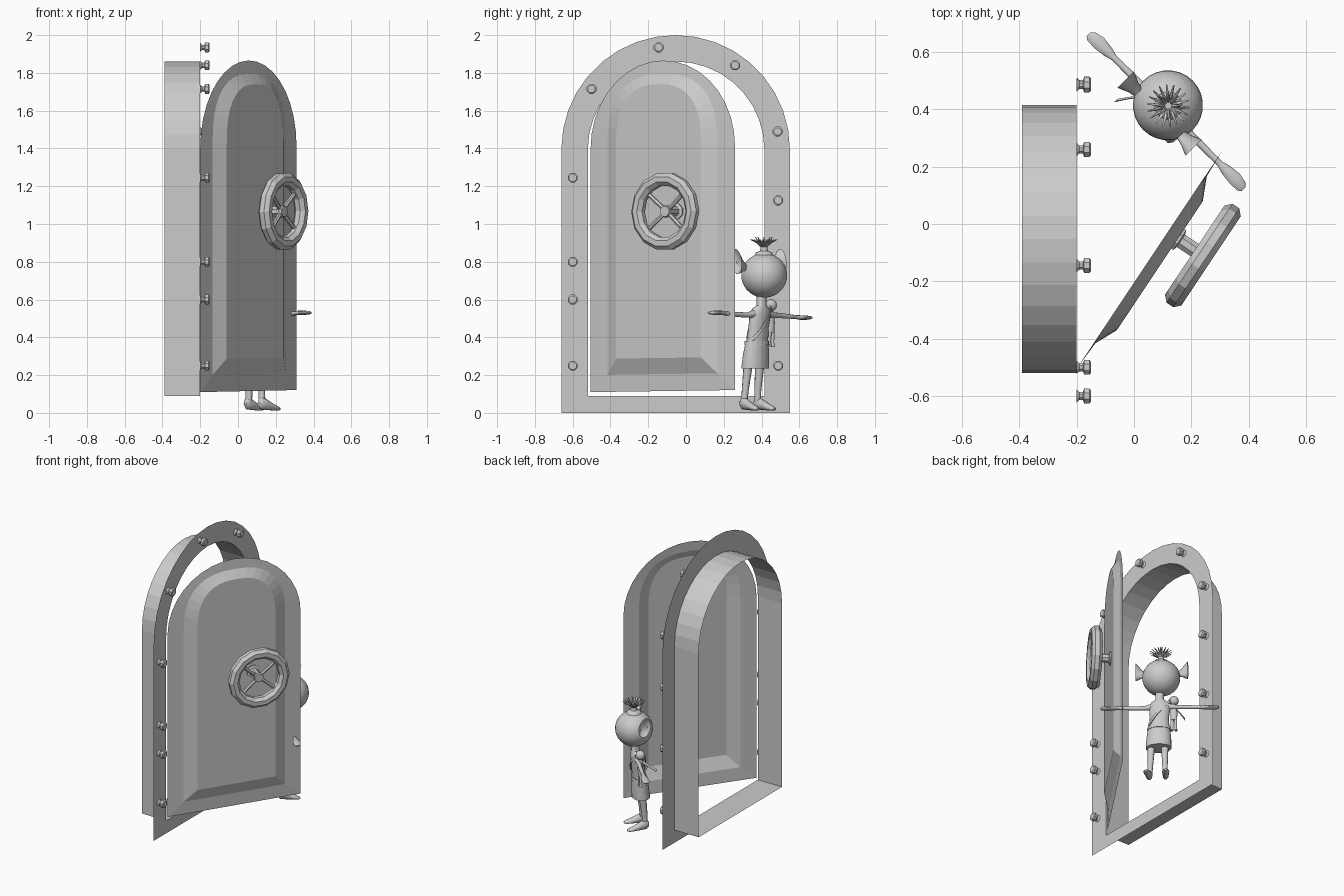
import bpy, bmesh, math
from mathutils import Matrix, Vector

if "Cube" in bpy.data.objects:
    bpy.data.objects.remove(bpy.data.objects["Cube"])

def material(name, c):
    m = bpy.data.materials.new(name)
    m.diffuse_color = (*c, 1)
    m.use_nodes = True
    m.node_tree.nodes["Principled BSDF"].inputs["Base Color"].default_value = m.diffuse_color
    return m

GREY = material("plain grey", (0.6, 0.6, 0.6))

def finish(name, bm, mat=None, smooth=False):
    if mat:
        bm.transform(mat)
    me = bpy.data.meshes.new(name)
    bm.to_mesh(me)
    bm.free()
    ob = bpy.data.objects.new(name, me)
    bpy.context.collection.objects.link(ob)
    me.materials.append(GREY)
    if smooth:
        bpy.ops.object.select_all(action='DESELECT')
        ob.select_set(True)
        bpy.context.view_layer.objects.active = ob
        bpy.ops.object.shade_smooth_by_angle(angle=math.radians(50))
    return ob

def bridge(bm, rings, cap_start=False, cap_end=False):
    """Join closed rings of points with quads."""
    vs = [[bm.verts.new(p) for p in r] for r in rings]
    n = len(vs[0])
    for a, b in zip(vs, vs[1:]):
        for i in range(n):
            j = (i + 1) % n
            bm.faces.new((a[i], a[j], b[j], b[i]))
    if cap_start:
        bm.faces.new(vs[0][::-1])
    if cap_end:
        bm.faces.new(vs[-1])

def add_loft(bm, sections, axis='Z', n=12):
    """Closed body; sections are (x, y, z, radius 1, radius 2) across the axis."""
    rings = []
    for x, y, z, a, b in sections:
        ring = []
        for i in range(n):
            t = math.tau * (i + 0.5) / n
            c, s = a * math.cos(t), b * math.sin(t)
            off = {'Z': (c, s, 0), 'X': (0, c, s), 'Y': (s, 0, c)}[axis]
            ring.append(Vector((x, y, z)) + Vector(off))
        rings.append(ring)
    bridge(bm, rings, True, True)

def loft(name, sections, axis='Z', n=12, mat=None, smooth=False):
    bm = bmesh.new()
    add_loft(bm, sections, axis, n)
    return finish(name, bm, mat, smooth)

def arch(x0, x1, z0, spring, top, n=18, p=1.0):
    """Outline of an arched doorway, counter-clockwise."""
    c, r = (x0 + x1) / 2, (x1 - x0) / 2
    pts = [(x0, z0), (x1, z0)]
    for i in range(n + 1):
        t = math.pi * i / n
        co, si = math.cos(t), max(0, math.sin(t))
        pts.append((c + r * math.copysign(abs(co) ** p, co), spring + (top - spring) * si ** p))
    return pts

# Door frame: flat arched plate
WALL = -0.2
outer = arch(-0.66, 0.55, 0, 1.395, 2.0)
inner = arch(-0.52, 0.415, 0.09, 1.393, 1.86)
bm = bmesh.new()
bridge(bm, [[(WALL, y, z) for y, z in o] for o in (inner, outer)])
finish("frame_plate", bm)

# Tunnel behind the opening
bm = bmesh.new()
bridge(bm, [[(x, y, z) for y, z in inner] for x in (-0.39, WALL)])
finish("frame_tunnel", bm)

# Bolts around the frame
bolts = [(-0.6, 0.25), (-0.6, 0.6), (-0.6, 0.8), (-0.6, 1.245), (-0.5, 1.715), (-0.145, 1.935),
         (0.26, 1.84), (0.485, 1.49), (0.488, 1.125), (0.488, 0.69), (0.488, 0.25)]
for y, z in bolts:
    prof = [(0, .024), (.01, .015), (.022, .015), (.026, .028), (.045, .028), (.05, .021)]
    loft("bolt", [(WALL + d, y, z, r, r) for d, r in prof], 'X', 8)

# Door space: X along the door, Y up, Z out of the door
u, n = Vector((.555, .832, 0)), Vector((.832, -.555, 0))
DOOR = Matrix(((u.x, 0, n.x, -0.2), (u.y, 0, n.y, -0.505), (0.012, 1, 0, 0), (0, 0, 0, 1)))

# Door: thin sheet with a pressed raised panel
rings = [(arch(0, .919, .11, 1.4, 1.86), 0),
         (arch(.11, .81, .2, 1.42, 1.79, p=.8), 0.005),
         (arch(.19, .73, .285, 1.42, 1.735, p=.8), 0.042)]
bm = bmesh.new()
bridge(bm, [[(x, z, d) for x, z in r] for r, d in rings], cap_end=True)
finish("door", bm, DOOR)

# Hand wheel: rim, shaft with hub, crossed spokes
WH = DOOR @ Matrix.Translation((.573, 1.06, 0))
bm = bmesh.new()
N, M = 14, 8
grid = [[bm.verts.new(((.173 + .037 * math.cos(b)) * math.cos(a), (.173 + .037 * math.cos(b)) * math.sin(a),
                       .147 + .037 * math.sin(b)))
         for b in [math.tau * (j + .5) / M for j in range(M)]]
        for a in [math.tau * i / N for i in range(N)]]
for i in range(N):
    for j in range(M):
        k, l = (i + 1) % N, (j + 1) % M
        bm.faces.new((grid[i][j], grid[k][j], grid[k][l], grid[i][l]))
finish("wheel_rim", bm, WH)
loft("wheel_shaft", [(0, 0, d, r, r) for d, r in
                     [(.035, .045), (.05, .045), (.055, .028), (.13, .028), (.14, .034), (.155, .03)]], 'Z', 8, WH)
for a in (40, 140, 220, 320):
    loft("wheel_spoke", [(.01, 0, .135, .012, .012), (.16, 0, .145, .012, .012)], 'X', 6,
         WH @ Matrix.Rotation(math.radians(a), 4, 'Z'))

# Figure space: X to its side, Y forward
FIG = Matrix.Translation((.115, .395, 0)) @ Matrix.Rotation(math.radians(-45), 4, 'Z')

# Head with narrow chin
bm = bmesh.new()
bmesh.ops.create_uvsphere(bm, u_segments=28, v_segments=18, radius=1)
for v in bm.verts:
    v.co = (-.011 + .122 * v.co.x, .016 + .122 * v.co.y, .728 + .118 * v.co.z)
finish("head", bm, FIG, True)

# Ears: cups flaring outwards
for s in (-1, 1):
    bm = bmesh.new()
    rings = []
    for d, cz, a, b in [(.105, .775, .016, .025), (.13, .785, .022, .035), (.15, .795, .032, .055),
                        (.168, .802, .04, .068), (.145, .795, .02, .035)]:
        rings.append([(-.011 + s * d, -.025 + a * math.cos(t) - .01 * math.sin(t), cz + b * math.sin(t))
                      for t in [math.tau * i / 14 for i in range(14)]])
    bridge(bm, rings, cap_end=True)
    finish("ear", bm, FIG, True)

# Hair: base band and a fan of spikes
HAIR = FIG @ Matrix.Translation((-.009, .016, 0))
loft("hair_base", [(0, 0, .832, .05, .05), (0, 0, .848, .045, .045), (0, 0, .858, .022, .022),
                   (0, 0, .885, .017, .017)], 'Z', 16, HAIR, True)
bm = bmesh.new()
for count, reach, top in ((18, .073, .918), (8, .045, .93)):
    for i in range(count):
        t = math.tau * i / count
        c, s = math.cos(t), math.sin(t)
        add_loft(bm, [(.008 * c, .008 * s, .872, .004, .004), (.5 * reach * c, .5 * reach * s, .9, .006, .006),
                      (reach * c, reach * s, top, .0025, .0025)], 'Z', 5)
finish("hair_spikes", bm, HAIR)

# Torso with neck, skirt and belt
loft("torso", [(.007, -.021, .36, .07, .046), (.004, -.012, .45, .062, .042), (0, -.003, .52, .07, .04),
               (0, .002, .55, .058, .034), (0, .005, .568, .028, .026), (0, .008, .63, .026, .026)],
     'Z', 16, FIG, True)
loft("skirt", [(.01, -.032, .235, .084, .06), (.008, -.026, .31, .08, .056), (.007, -.021, .37, .072, .048)],
     'Z', 16, FIG, True)
loft("belt", [(.007, -.021, .36, .077, .053), (.007, -.021, .38, .075, .051)], 'Z', 16, FIG)

# Strap running from one shoulder round the opposite hip
bm = bmesh.new()
rings = []
for off, w in ((0, -.012), (.006, -.012), (.006, .012), (0, .012), (0, -.012)):
    ring = []
    for i in range(24):
        t = math.tau * i / 24
        c, s = math.cos(t), math.sin(t)
        ring.append(((.07 + off) * c, -.012 + (.046 + off) * s, .475 - .09 * c + w))
    rings.append(ring)
bridge(bm, rings)
finish("strap", bm, FIG, True)

# Limbs, mirrored
for s in (-1, 1):
    loft("arm", [(s * .05, 0, .525, .022, .022), (s * .1, 0, .518, .014, .014),
                 (s * .18, 0, .517 + s * .004, .013, .013), (s * .27, 0, .517 + s * .01, .011, .01)],
         'X', 10, FIG, True)
    loft("hand", [(s * .262, 0, .517 + s * .01, .012, .01), (s * .29, 0, .517 + s * .012, .02, .012),
                  (s * .335, 0, .517 + s * .013, .026, .012), (s * .37, -.003, .517 + s * .013, .021, .009),
                  (s * .382, -.005, .517 + s * .013, .01, .005)], 'X', 10, FIG, True)
    loft("leg", [(.02 + s * .05, -.052, .05, .017, .017), (.018 + s * .047, -.05, .12, .018, .019),
                 (.014 + s * .043, -.035, .26, .025, .025)], 'Z', 10, FIG, True)
    loft("foot", [(.02 + s * .052, -.078, .05, .014, .01), (.02 + s * .053, -.062, .052, .034, .02),
                  (.02 + s * .055, -.03, .045, .03, .021), (.02 + s * .06, .02, .03, .018, .024),
                  (.02 + s * .062, .05, .023, .012, .02), (.02 + s * .062, .065, .02, .006, .01)],
         'Y', 10, FIG, True)

# Small doll carried at one side
DOLL = FIG @ Matrix.Translation((-.09, -.012, 0))
bm = bmesh.new()
bmesh.ops.create_uvsphere(bm, u_segments=12, v_segments=8, radius=.032,
                          matrix=Matrix.Translation((0, 0, .57)))
finish("doll_head", bm, DOLL, True)
loft("doll_body", [(0, 0, .425, .02, .016), (0, 0, .48, .024, .018), (0, 0, .53, .016, .014),
                   (0, 0, .55, .01, .01)], 'Z', 10, DOLL, True)
for s in (-1, 1):
    loft("doll_leg", [(s * .013, 0, .35, .011, .014), (s * .012, 0, .37, .009, .009),
                      (s * .011, 0, .44, .011, .011)], 'Z', 8, DOLL, True)
loft("doll_arm", [(-.005, -.01, .525, .009, .009), (-.035, -.05, .505, .007, .007),
                  (-.062, -.09, .485, .009, .009)], 'X', 8, DOLL, True)
